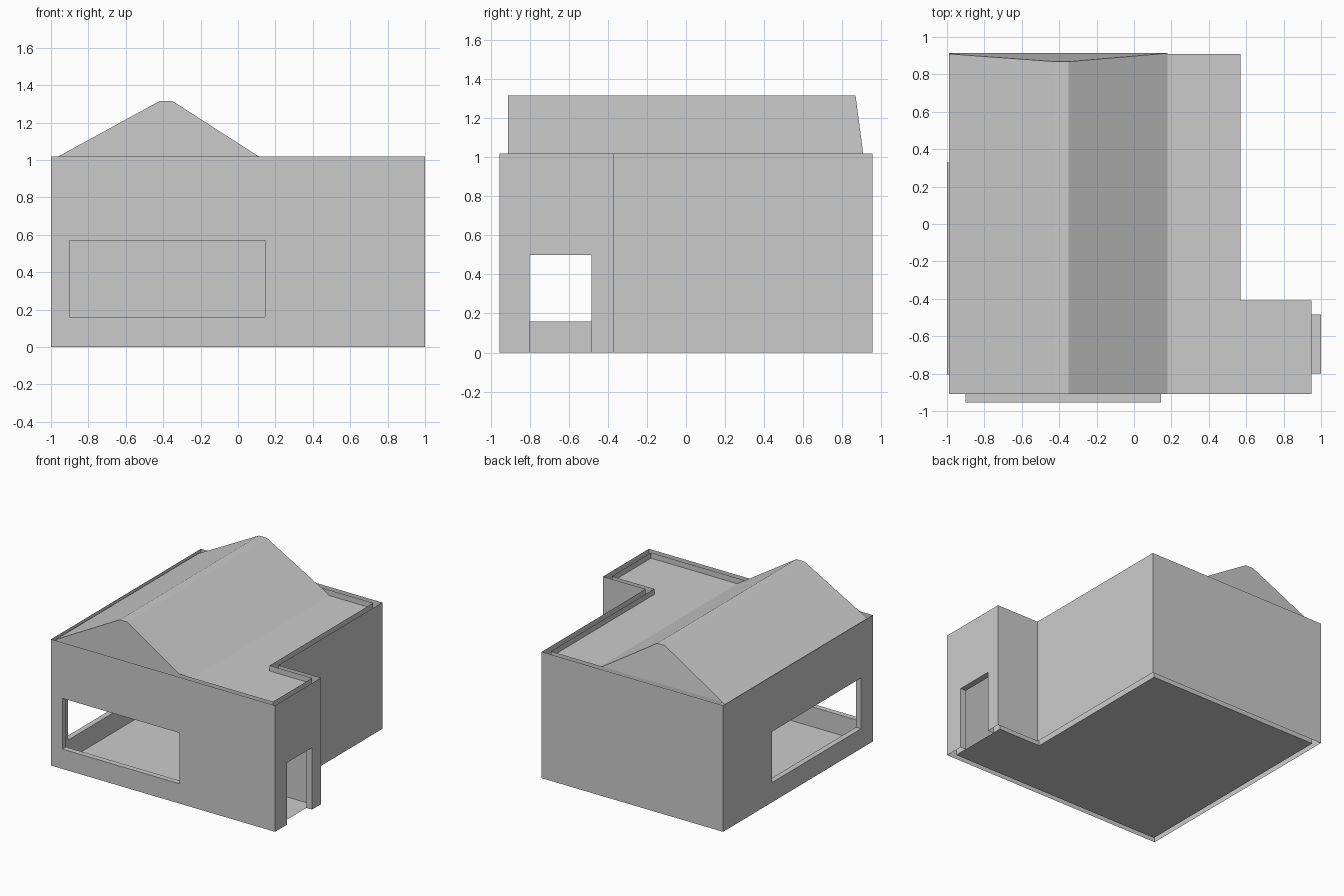
import bpy, bmesh
from mathutils import Vector

if "Cube" in bpy.data.objects:
    bpy.data.objects.remove(bpy.data.objects["Cube"])

TOP, ROOF_Z = 1.02, 0.975
# L-shaped plan, counter-clockwise: outer skin and inner skin of the walls
OUTER = [(-1, -.955), (1, -.955), (1, -.37), (.62, -.37), (.62, .955), (-1, .955)]
INNER = [(-.955, -.91), (.95, -.91), (.95, -.41), (.57, -.41), (.57, .91), (-.955, .91)]
# wall index: (start, end along the wall axis, bottom, top)
OPENINGS = {0: (-.90, .145, .16, .57),   # front window
            1: (-.80, -.485, 0, .50),    # side door
            5: (-.805, .33, .16, .57)}   # left window


def finish(name, bm):
    bmesh.ops.remove_doubles(bm, verts=bm.verts, dist=1e-5)
    mesh = bpy.data.meshes.new(name)
    bm.to_mesh(mesh)
    bm.free()
    obj = bpy.data.objects.new(name, mesh)
    bpy.context.collection.objects.link(obj)
    return obj


def face(bm, points, toward):
    """Add a face whose normal points along 'toward'."""
    f = bm.faces.new([bm.verts.new(p) for p in points])
    f.normal_update()
    if f.normal.dot(Vector(toward)) < 0:
        f.normal_flip()


def wall_skin(name, loop, sign):
    """Upright thin skin around the plan, with openings left out."""
    bm = bmesh.new()
    for i, a in enumerate(loop):
        b = loop[(i + 1) % len(loop)]
        axis = 0 if abs(a[0] - b[0]) > abs(a[1] - b[1]) else 1
        out = Vector((b[1] - a[1], a[0] - b[0], 0)) * sign
        us, zs, hole = {a[axis], b[axis]}, {0, TOP}, OPENINGS.get(i)
        if hole:
            us |= set(hole[:2])
            zs |= set(hole[2:])
        us, zs = sorted(us), sorted(zs)

        def at(u, z):
            return (u, a[1], z) if axis == 0 else (a[0], u, z)
        for u0, u1 in zip(us, us[1:]):
            for z0, z1 in zip(zs, zs[1:]):
                if hole and hole[0] <= u0 < hole[1] and hole[2] <= z0 < hole[3]:
                    continue
                face(bm, [at(u0, z0), at(u1, z0), at(u1, z1), at(u0, z1)], out)
    return finish(name, bm)


def reveal(name, i):
    """Lining of an opening between the two wall skins."""
    bm = bmesh.new()
    u0, u1, z0, z1 = OPENINGS[i]
    axis = 0 if i == 0 else 1
    d0, d1 = OUTER[i][1 - axis], INNER[i][1 - axis]

    def at(u, d, z):
        return (u, d, z) if axis == 0 else (d, u, z)
    ring = [(u0, z0), (u0, z1), (u1, z1), (u1, z0)]
    if z0 > 0:
        ring.append(ring[0])
    mid = Vector(at((u0 + u1) / 2, (d0 + d1) / 2, (z0 + z1) / 2))
    for (ua, za), (ub, zb) in zip(ring, ring[1:]):
        pts = [at(ua, d0, za), at(ub, d0, zb), at(ub, d1, zb), at(ua, d1, za)]
        face(bm, pts, mid - sum((Vector(p) for p in pts), Vector()) / 4)
    return finish(name, bm)


def slab(name, z):
    bm = bmesh.new()
    face(bm, [(x, y, z) for x, y in INNER], (0, 0, 1))
    return finish(name, bm)


# walls
wall_skin("outer_walls", OUTER, 1)
wall_skin("inner_walls", INNER, -1)
reveal("front_window_lining", 0)
reveal("door_lining", 1)
reveal("left_window_lining", 5)

# floor and flat roof
slab("floor", 0)
slab("flat_roof", ROOF_Z)

# pitched roof: gable profile, back end leaning inwards
profile = [(-.99, ROOF_Z), (-.99, 1.003), (-.42, 1.315), (-.35, 1.315), (.18, ROOF_Z)]
lean = .045 / (1.315 - ROOF_Z)
front = [(x, -.91, z) for x, z in profile]
back = [(x, .913 - (z - ROOF_Z) * lean, z) for x, z in profile]
bm = bmesh.new()
face(bm, front, (0, -1, 0))
face(bm, back, (0, 1, 0))
for k in range(4):
    face(bm, [front[k], front[k + 1], back[k + 1], back[k]], (-1, 0, 0) if k == 0 else (0, 0, 1))
finish("pitched_roof", bm)
